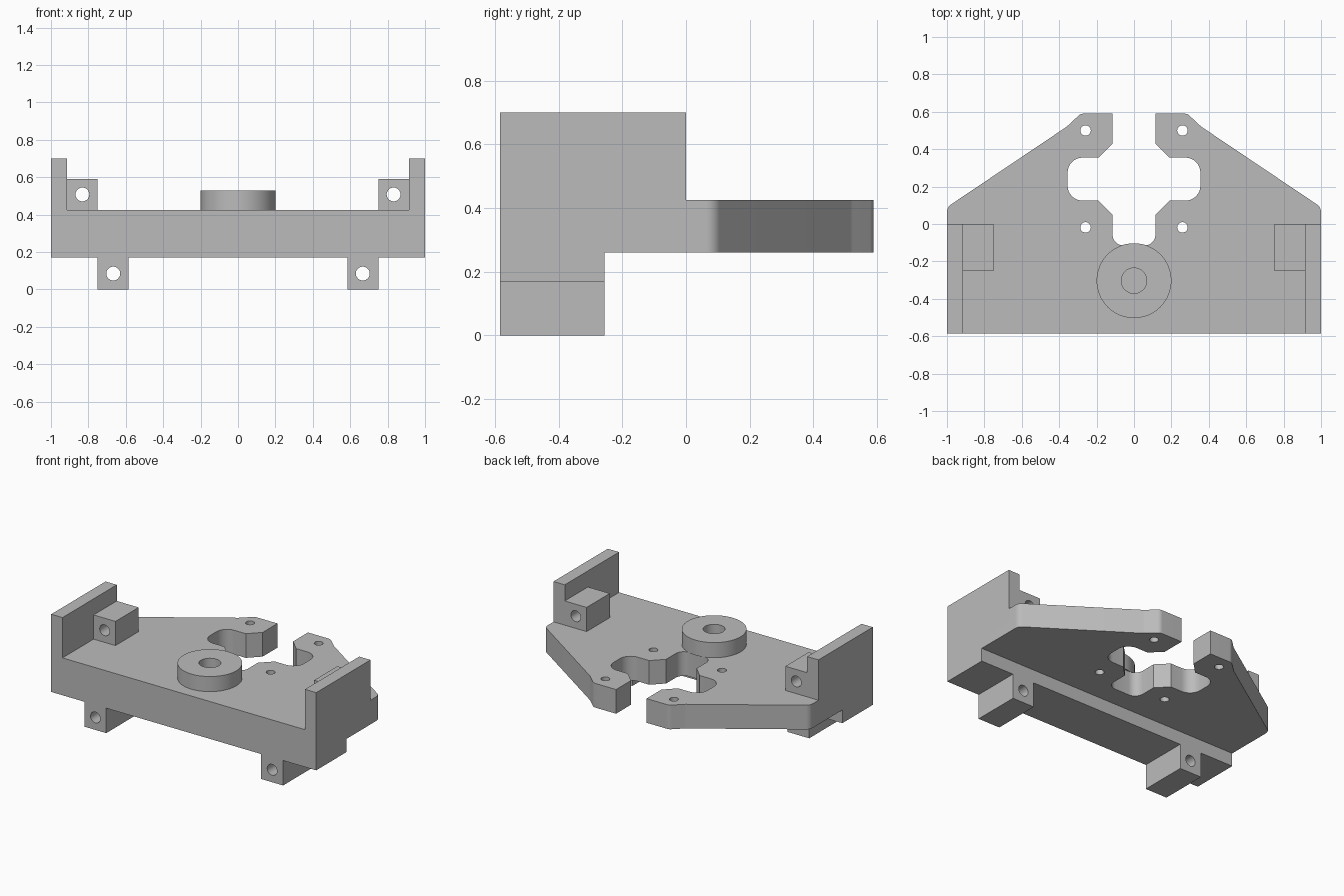
import bpy, bmesh, math
from mathutils import Vector, Matrix

cube = bpy.data.objects.get("Cube")
if cube:
    bpy.data.objects.remove(cube, do_unlink=True)

GREY = (0.5, 0.5, 0.5, 1.0)
mat = bpy.data.materials.new("plain grey")
mat.use_nodes = True
mat.diffuse_color = GREY
mat.node_tree.nodes["Principled BSDF"].inputs["Base Color"].default_value = GREY

FRONT, BEAM_BACK, WALL_BACK = -0.585, -0.257, 0.0
BEAM_Z, PLATE_Z, TOP_Z = 0.17, 0.26, 0.425


def circle(x, y, r, n=40):
    return [(x + r * math.cos(math.tau * i / n), y + r * math.sin(math.tau * i / n)) for i in range(n)]


def rect(x0, y0, x1, y1):
    return [(x0, y0), (x1, y0), (x1, y1), (x0, y1)]


def fillet(corners, steps=8):
    """Round each (x, y, radius) corner of a closed outline."""
    out = []
    for i, (x, y, r) in enumerate(corners):
        p = Vector((x, y))
        if r == 0:
            out.append((x, y))
            continue
        a = (Vector(corners[i - 1][:2]) - p).normalized()
        b = (Vector(corners[(i + 1) % len(corners)][:2]) - p).normalized()
        half = a.angle(b) / 2
        centre = p + (a + b).normalized() * (r / math.sin(half))
        start = p + a * (r / math.tan(half)) - centre
        end = p + b * (r / math.tan(half)) - centre
        sweep = start.angle_signed(end)
        for k in range(steps + 1):
            v = Matrix.Rotation(-sweep * k / steps, 2) @ start
            out.append(tuple(centre + v))
    return out


def prism(name, loops, lo, hi, upright=False):
    """Extrude an outline with holes along z, or along y when upright."""
    curve = bpy.data.curves.new(name, "CURVE")
    curve.dimensions, curve.fill_mode = "2D", "BOTH"
    curve.extrude = (hi - lo) / 2
    for loop in loops:
        spline = curve.splines.new("POLY")
        spline.points.add(len(loop) - 1)
        for point, (x, y) in zip(spline.points, loop):
            point.co = (x, y, 0, 1)
        spline.use_cyclic_u = True
    temp = bpy.data.objects.new(name + "_outline", curve)
    mesh = bpy.data.meshes.new_from_object(temp)
    bpy.data.objects.remove(temp)
    bpy.data.curves.remove(curve)
    mesh.name = name
    mesh.transform(Matrix.Translation((0, 0, (lo + hi) / 2)))
    if upright:
        mesh.transform(Matrix(((1, 0, 0, 0), (0, 0, 1, 0), (0, 1, 0, 0), (0, 0, 0, 1))))
    obj = bpy.data.objects.new(name, mesh)
    bpy.context.collection.objects.link(obj)
    finish(obj)
    return obj


def finish(obj):
    bm = bmesh.new()
    bm.from_mesh(obj.data)
    bmesh.ops.remove_doubles(bm, verts=bm.verts, dist=1e-5)
    bmesh.ops.recalc_face_normals(bm, faces=bm.faces)
    bm.to_mesh(obj.data)
    bm.free()
    obj.data.materials.clear()
    obj.data.materials.append(mat)
    obj.data.shade_smooth()
    obj.data.set_sharp_from_angle(angle=math.radians(30))


def union(target, other):
    mod = target.modifiers.new("union", "BOOLEAN")
    mod.operation, mod.solver, mod.object = "UNION", "EXACT", other
    bpy.context.view_layer.update()
    merged = bpy.data.meshes.new_from_object(target.evaluated_get(bpy.context.evaluated_depsgraph_get()))
    target.modifiers.clear()
    target.data = merged
    bpy.data.objects.remove(other)
    finish(target)


# Plate: right half of the outline, mirrored, with the keyed slot open at the back
half = [
    (1, FRONT, 0), (1, 0.09, 0.05), (0.36, 0.52, 0.08), (0.285, 0.59, 0.04),
    (0.115, 0.59, 0), (0.115, 0.43, 0), (0.19, 0.355, 0), (0.355, 0.355, 0.08),
    (0.355, 0.125, 0.08), (0.19, 0.125, 0), (0.115, 0.05, 0), (0.115, -0.115, 0.06),
]
outline = fillet(half + [(-x, y, r) for x, y, r in reversed(half)])
screw_holes = [circle(s * 0.259, y, 0.028, 24) for s in (-1, 1) for y in (0.5, -0.018)]
body = prism("bracket_body", [outline] + screw_holes, PLATE_Z, TOP_Z)

# Front beam below the plate and the two side walls, merged into the body
union(body, prism("beam", [rect(-1, BEAM_Z, 1, TOP_Z - 0.08)], FRONT, BEAM_BACK, True))
for s in (-1, 1):
    union(body, prism("wall", [rect(s * 0.915, TOP_Z - 0.06, s, 0.70)], FRONT, WALL_BACK, True))

# Drilled lugs inside the walls and drilled feet under the beam
for s, side in ((-1, "right"), (1, "left")):
    prism(side + "_lug", [rect(s * 0.75, TOP_Z, s * 0.915, 0.59), circle(s * 0.832, 0.508, 0.037)],
          -0.25, WALL_BACK, True)
    prism(side + "_foot", [rect(s * 0.585, 0, s * 0.75, BEAM_Z), circle(s * 0.667, 0.085, 0.037)],
          FRONT, BEAM_BACK, True)

# Round boss with a blind bore
prism("round_boss", [circle(0, -0.303, 0.2, 64), circle(0, -0.303, 0.068)], TOP_Z, 0.528)
